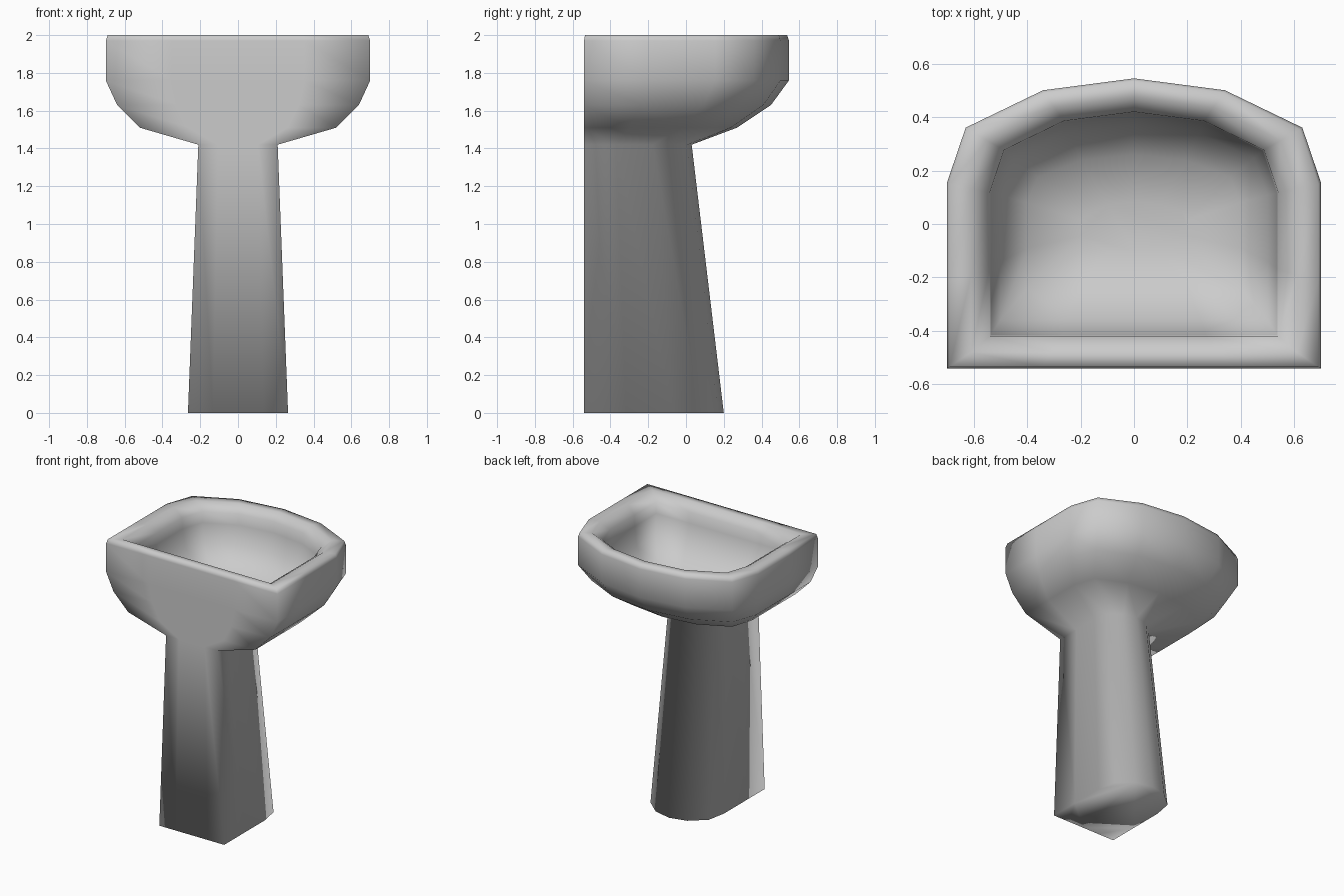
import bpy
import bmesh

cube = bpy.data.objects.get("Cube")
if cube:
    bpy.data.objects.remove(cube, do_unlink=True)

ceramic = bpy.data.materials.new("grey_ceramic")
ceramic.use_nodes = True
colour = (0.6, 0.6, 0.6, 1)
ceramic.diffuse_color = colour
ceramic.node_tree.nodes["Principled BSDF"].inputs["Base Color"].default_value = colour

# D-shaped outline: width fraction, depth fraction from the wall side
HALF = [(0.486, 0.959), (0.9, 0.83), (1, 0.64), (1, 0.3), (1, 0), (0.5, 0)]
OUTLINE = [(0, 1)] + HALF + [(0, 0)] + [(-x, t) for x, t in reversed(HALF)]


def ring(bm, width, front, wall, z):
    return [bm.verts.new((width * x, wall + (front - wall) * t, z)) for x, t in OUTLINE]


def loft(name, sections):
    bm = bmesh.new()
    rings = [ring(bm, *s) for s in sections]
    n = len(OUTLINE)
    for a, b in zip(rings, rings[1:]):
        for i in range(n):
            j = (i + 1) % n
            bm.faces.new((a[i], a[j], b[j], b[i]))
    bm.faces.new(rings[0])
    bm.faces.new(rings[-1])
    bmesh.ops.recalc_face_normals(bm, faces=bm.faces)
    for f in bm.faces:
        f.smooth = True
    mesh = bpy.data.meshes.new(name)
    bm.to_mesh(mesh)
    bm.free()
    mesh.materials.append(ceramic)
    obj = bpy.data.objects.new(name, mesh)
    bpy.context.collection.objects.link(obj)
    return obj


# Pedestal, underside, rim and bowl form one continuous skin
BACK = -0.54
loft("pedestal_basin", [
    (0.265, 0.2, BACK, 0),
    (0.21, 0.03, BACK, 1.42),
    (0.52, 0.27, BACK, 1.51),
    (0.64, 0.45, BACK, 1.63),
    (0.7, 0.545, BACK, 1.76),
    (0.7, 0.545, BACK, 1.97),
    (0.69, 0.535, -0.535, 2),
    (0.61, 0.475, -0.48, 2),
    (0.54, 0.42, -0.42, 1.95),
    (0.535, 0.415, -0.415, 1.87),
    (0.5, 0.37, -0.36, 1.74),
    (0.4, 0.26, -0.24, 1.62),
    (0.2, 0.08, -0.1, 1.58),
])
